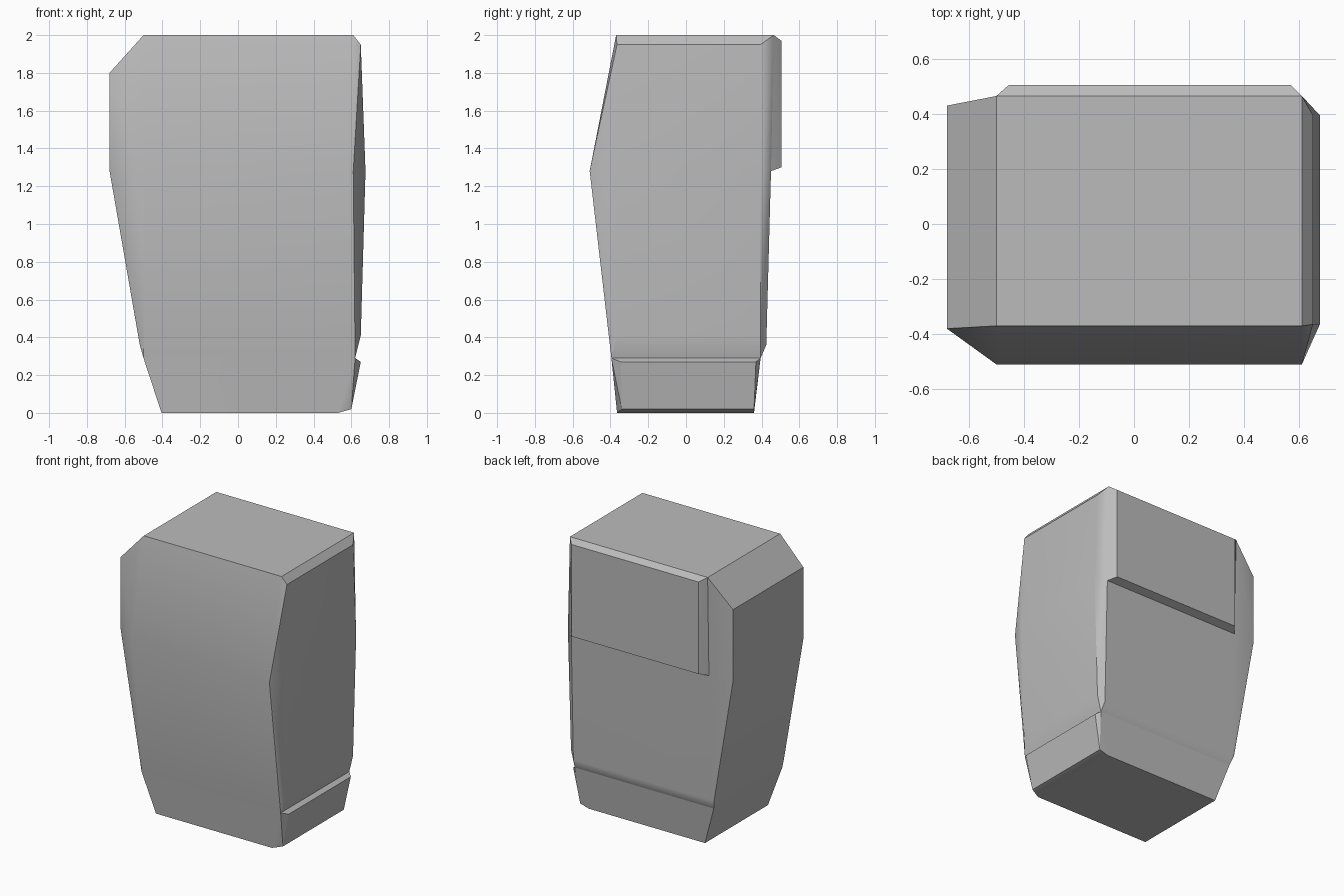
import bpy, bmesh, math

cube = bpy.data.objects.get("Cube")
if cube:
    bpy.data.objects.remove(cube, do_unlink=True)

grey = bpy.data.materials.new("stone_grey")
grey.use_nodes = True
grey.diffuse_color = (0.5, 0.5, 0.5, 1)
grey.node_tree.nodes["Principled BSDF"].inputs["Base Color"].default_value = (0.5, 0.5, 0.5, 1)


def rect(z, x0, x1, y0, y1):
    """Four corners of a horizontal section."""
    return [(x, y, z) for x in (x0, x1) for y in (y0, y1)]


def edge(x, z, y0, y1):
    """Two ends of an edge running front to back."""
    return [(x, y0, z), (x, y1, z)]


def hull(name, points, hidden):
    """Convex chunk, leaving out the face that touches its neighbour."""
    bm = bmesh.new()
    for p in points:
        bm.verts.new(p)
    result = bmesh.ops.convex_hull(bm, input=bm.verts)
    inside = [g for g in set(result["geom_interior"] + result["geom_unused"])
              if isinstance(g, bmesh.types.BMVert)]
    bmesh.ops.delete(bm, geom=inside, context="VERTS")
    bmesh.ops.dissolve_limit(bm, angle_limit=math.radians(1.5),
                             verts=bm.verts, edges=bm.edges)
    bmesh.ops.recalc_face_normals(bm, faces=bm.faces)
    bmesh.ops.delete(bm, geom=[f for f in bm.faces if hidden(f)], context="FACES_ONLY")
    mesh = bpy.data.meshes.new(name)
    bm.to_mesh(mesh)
    bm.free()
    mesh.materials.append(grey)
    ob = bpy.data.objects.new(name, mesh)
    bpy.context.collection.objects.link(ob)
    bpy.ops.object.select_all(action="DESELECT")
    ob.select_set(True)
    bpy.context.view_layer.objects.active = ob
    bpy.ops.object.shade_smooth_by_angle(angle=math.radians(30))
    # Broad faces stay flat while the narrow corners blend
    weighted = ob.modifiers.new("flat_broad_faces", "WEIGHTED_NORMAL")
    weighted.keep_sharp = True
    return ob


# Section shared by the main rock and its foot
waist = rect(0.29, -0.5, 0.62, -0.395, 0.395)

# Main rock: core section at each height, then the left and right faces
body = waist + rect(1.28, -0.5, 0.61, -0.51, 0.45) + rect(2, -0.5, 0.61, -0.37, 0.465)
body += [(-0.5, 0.425, 0.36), (0.61, 0.425, 0.36)]
body += edge(-0.52, 0.36, -0.385, 0.42)
body += edge(-0.68, 1.28, -0.38, 0.43) + edge(-0.68, 1.8, -0.38, 0.43)
body += edge(0.65, 0.41, -0.365, 0.395)
body += edge(0.675, 1.28, -0.365, 0.395) + edge(0.65, 1.95, -0.365, 0.395)
hull("rock_body", body, lambda f: f.normal.z < -0.99)

# Foot below the groove, with a lip on the right
foot = waist + rect(0, -0.405, 0.53, -0.365, 0.36)
foot += edge(0.60, 0.02, -0.34, 0.36) + edge(0.65, 0.27, -0.345, 0.37)
hull("rock_foot", foot, lambda f: f.normal.z > 0.99)

# Raised slab on the upper back, bevelled all round
slab = [(x, y, z) for x in (-0.5, 0.61) for y, z in ((0.45, 1.28), (0.465, 2))]
slab += [(x, 0.505, z) for x in (-0.455, 0.57) for z in (1.3, 1.97)]
hull("back_slab", slab, lambda f: f.normal.y < -0.9)
